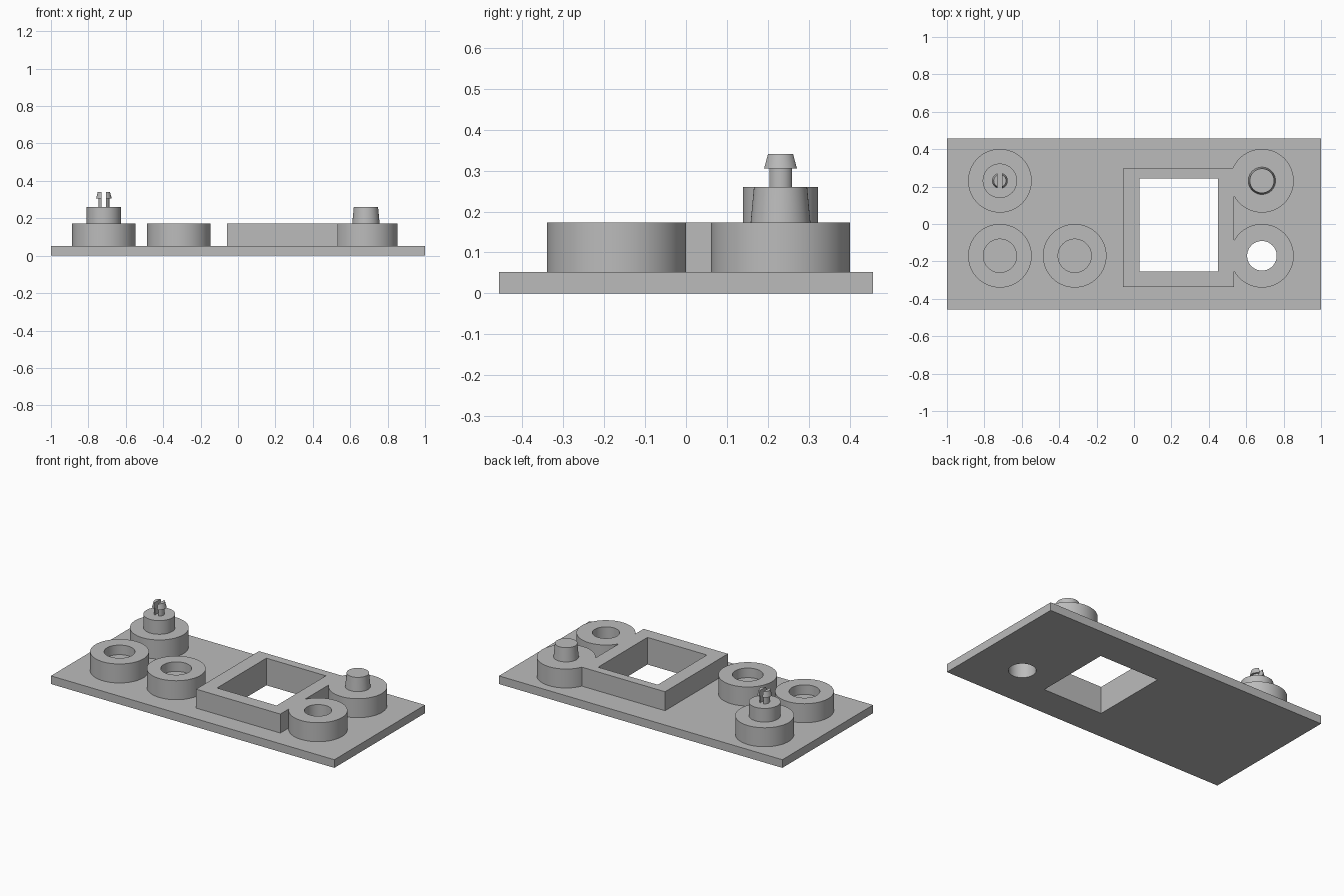
import bpy, bmesh, math

cube = bpy.data.objects.get("Cube")
if cube:
    bpy.data.objects.remove(cube, do_unlink=True)

grey = bpy.data.materials.new("plain_grey")
grey.use_nodes = True
grey.diffuse_color = (0.5, 0.5, 0.5, 1)
grey.node_tree.nodes["Principled BSDF"].inputs["Base Color"].default_value = (0.5, 0.5, 0.5, 1)

PLATE_TOP, BOSS_TOP, PEG_TOP = 0.052, 0.173, 0.26
BOSS_R = 0.17
LEFT_X, MID_X, RIGHT_X = 0.684, -0.317, -0.717
BACK_Y, FRONT_Y = 0.231, -0.17


def finish(name, bm):
    bmesh.ops.recalc_face_normals(bm, faces=bm.faces)
    mesh = bpy.data.meshes.new(name)
    bm.to_mesh(mesh)
    bm.free()
    mesh.materials.append(grey)
    obj = bpy.data.objects.new(name, mesh)
    bpy.context.collection.objects.link(obj)
    return obj


def box(name, x0, x1, y0, y1, z0, z1):
    bm = bmesh.new()
    bmesh.ops.create_cube(bm, size=1)
    for v in bm.verts:
        v.co = (x1 if v.co.x > 0 else x0, y1 if v.co.y > 0 else y0, z1 if v.co.z > 0 else z0)
    return finish(name, bm)


def lathe(name, x, y, profile, sides=72):
    """Turn (radius, z) points, listed from the bottom up, into a capped solid."""
    bm = bmesh.new()
    rings = []
    for r, z in profile:
        rings.append([bm.verts.new((x + r * math.cos(2 * math.pi * i / sides),
                                    y + r * math.sin(2 * math.pi * i / sides), z))
                      for i in range(sides)])
    for low, high in zip(rings, rings[1:]):
        for i in range(sides):
            j = (i + 1) % sides
            bm.faces.new((low[i], low[j], high[j], high[i]))
    bm.faces.new(rings[0])
    bm.faces.new(rings[-1])
    return finish(name, bm)


def combine(target, other, operation):
    """Apply a boolean with another object, which is left in place."""
    bpy.context.view_layer.objects.active = target
    mod = target.modifiers.new("cut", 'BOOLEAN')
    mod.operation, mod.solver, mod.object = operation, 'EXACT', other
    bpy.ops.object.modifier_apply(modifier=mod.name)


parts, helpers = [], []

# Base plate
plate = box("base_plate", -1, 1, -0.457, 0.457, 0, PLATE_TOP)
parts.append(plate)

# Window frame merged with the two bosses beside it
frame = box("window_frame", -0.06, 0.535, -0.337, 0.297, PLATE_TOP, BOSS_TOP)
parts.append(frame)
for y in (BACK_Y, FRONT_Y):
    boss = lathe("joined_boss", LEFT_X, y, [(BOSS_R, PLATE_TOP), (BOSS_R, BOSS_TOP)])
    combine(frame, boss, 'UNION')
    helpers.append(boss)

# Square window and round hole go right through frame and plate
window = box("window_cutter", 0.03, 0.45, -0.254, 0.243, -0.1, 0.4)
hole = lathe("hole_cutter", LEFT_X, FRONT_Y, [(0.079, -0.1), (0.079, 0.4)])
helpers += [window, hole]
for part in (plate, frame):
    combine(part, window, 'DIFFERENCE')
    combine(part, hole, 'DIFFERENCE')

# Tapered peg on the back left boss
parts.append(lathe("tapered_peg", LEFT_X, BACK_Y, [(0.073, BOSS_TOP), (0.065, PEG_TOP)]))

# Two bosses with a blind recess
for name, x in (("right_socket", RIGHT_X), ("middle_socket", MID_X)):
    parts.append(lathe(name, x, FRONT_Y, [(BOSS_R, PLATE_TOP), (BOSS_R, BOSS_TOP),
                                          (0.089, BOSS_TOP), (0.089, 0.112)]))

# Stepped boss carrying the split clip
parts.append(lathe("stepped_boss", RIGHT_X, BACK_Y, [
    (BOSS_R, PLATE_TOP), (BOSS_R, BOSS_TOP), (0.092, BOSS_TOP), (0.092, PEG_TOP)]))
clip = lathe("split_clip", RIGHT_X, BACK_Y, [
    (0.03, PEG_TOP), (0.03, 0.305), (0.042, 0.305), (0.033, 0.34)], 48)
slot = box("slot_cutter", RIGHT_X - 0.012, RIGHT_X + 0.012, 0, 0.45, 0.2, 0.4)
combine(clip, slot, 'DIFFERENCE')
helpers.append(slot)
parts.append(clip)

for helper in helpers:
    bpy.data.objects.remove(helper, do_unlink=True)

# Smooth round walls, keep rims sharp
bpy.ops.object.select_all(action='DESELECT')
for part in parts:
    part.select_set(True)
bpy.context.view_layer.objects.active = plate
bpy.ops.object.shade_smooth_by_angle(angle=math.radians(30))
